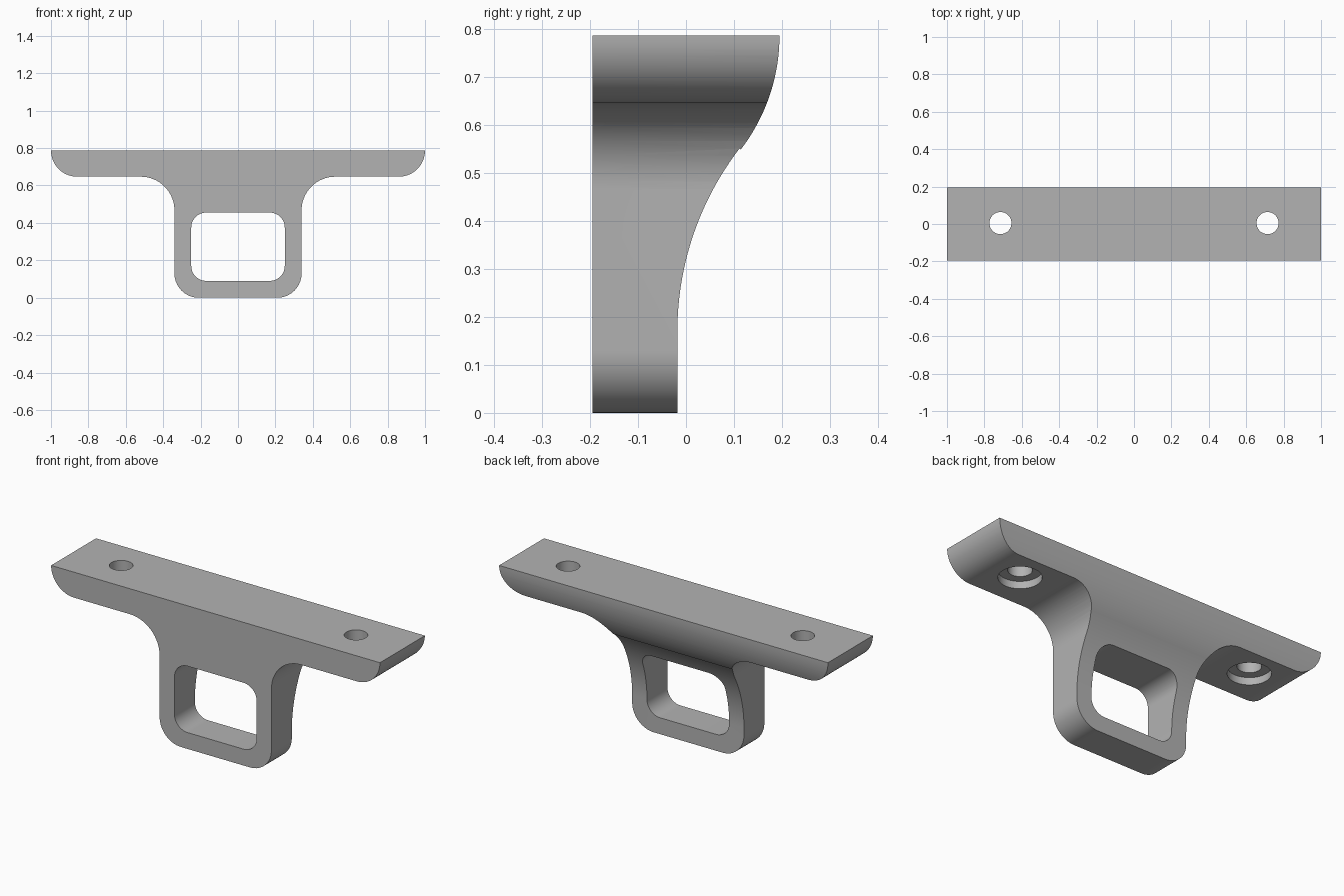
import bpy, bmesh
from math import sin, cos, pi, radians, atan2
from mathutils import Vector

cube = bpy.data.objects.get("Cube")
if cube:
    bpy.data.objects.remove(cube, do_unlink=True)

grey = bpy.data.materials.new("plain grey")
grey.use_nodes = True
COLOUR = (0.45, 0.45, 0.45, 1)
grey.diffuse_color = COLOUR
grey.node_tree.nodes["Principled BSDF"].inputs["Base Color"].default_value = COLOUR


def arc(cx, cy, r, start, end, steps=16):
    """Points on an arc, angles in degrees."""
    angles = [radians(start + (end - start) * i / steps) for i in range(steps + 1)]
    return [(cx + r * cos(a), cy + r * sin(a)) for a in angles]


def prism(name, points, place, push):
    """Closed outline, placed in space by a function and extruded by a vector."""
    bm = bmesh.new()
    face = bm.faces.new([bm.verts.new(place(u, v)) for u, v in points])
    new = bmesh.ops.extrude_face_region(bm, geom=[face])["geom"]
    moved = [g for g in new if isinstance(g, bmesh.types.BMVert)]
    bmesh.ops.translate(bm, verts=moved, vec=Vector(push))
    bmesh.ops.recalc_face_normals(bm, faces=bm.faces)
    mesh = bpy.data.meshes.new(name)
    bm.to_mesh(mesh)
    bm.free()
    mesh.materials.append(grey)
    obj = bpy.data.objects.new(name, mesh)
    bpy.context.collection.objects.link(obj)
    return obj


def mirrored(half):
    return half + [(-x, z) for x, z in reversed(half)]


FRONT, BACK, TOP, FLANGE = -0.195, 0.195, 0.787, 0.647

# Bracket outline: rounded loop, filleted neck, flange with rounded ends
half = (arc(0.21, 0.13, 0.13, -90, 0)
        + arc(0.52, FLANGE - 0.18, 0.18, 180, 90)
        + arc(0.86, TOP, 0.14, -90, 0))
bracket = prism("bracket", mirrored(half),
                lambda x, z: (x, FRONT, z), (0, 0.6, 0))

# Side profile: two tangent arcs forming the curved back
r = BACK - FRONT
cx, cz = 0.608, 0.17
bend = atan2(TOP - cz, cx - FRONT) * 180 / pi
side = ([(-0.4, -0.2), (cx - 0.626, -0.2)]
        + arc(cx, cz, 0.626, 180, 180 - bend, 24)
        + arc(FRONT, TOP, r, -bend, 0, 24)
        + [(BACK, 1), (-0.4, 1)])
side_cutter = prism("side_profile_cutter", side,
                    lambda y, z: (-1.5, y, z), (3, 0, 0))

# Rounded window through the loop
w, low, high, c = 0.25, 0.09, 0.455, 0.08
window = mirrored(arc(w - c, low + c, c, -90, 0) + arc(w - c, high - c, c, 0, 90))
cutters = [(side_cutter, "INTERSECT"),
           (prism("window_cutter", window, lambda x, z: (x, -1, z), (0, 2, 0)), "DIFFERENCE")]

# Screw holes with shallow counterbores underneath
for label, sx in (("left", 0.714), ("right", -0.714)):
    for kind, radius, bottom, height in (("hole", 0.059, 0.4, 0.6),
                                         ("counterbore", 0.106, 0.5, FLANGE + 0.04 - 0.5)):
        ring = arc(sx, 0.005, radius, 0, 360, 48)[:-1]
        cutters.append((prism(f"{label}_{kind}_cutter", ring,
                              lambda x, y: (x, y, bottom), (0, 0, height)), "DIFFERENCE"))

for obj, operation in cutters:
    mod = bracket.modifiers.new(obj.name, "BOOLEAN")
    mod.operation, mod.solver, mod.object = operation, "EXACT", obj

# Apply the cuts and remove the helpers
bpy.ops.object.select_all(action="DESELECT")
bracket.select_set(True)
bpy.context.view_layer.objects.active = bracket
for obj, operation in cutters:
    bpy.ops.object.modifier_apply(modifier=obj.name)
for obj, operation in cutters:
    bpy.data.objects.remove(obj, do_unlink=True)
bpy.ops.object.shade_smooth_by_angle(angle=radians(30))
